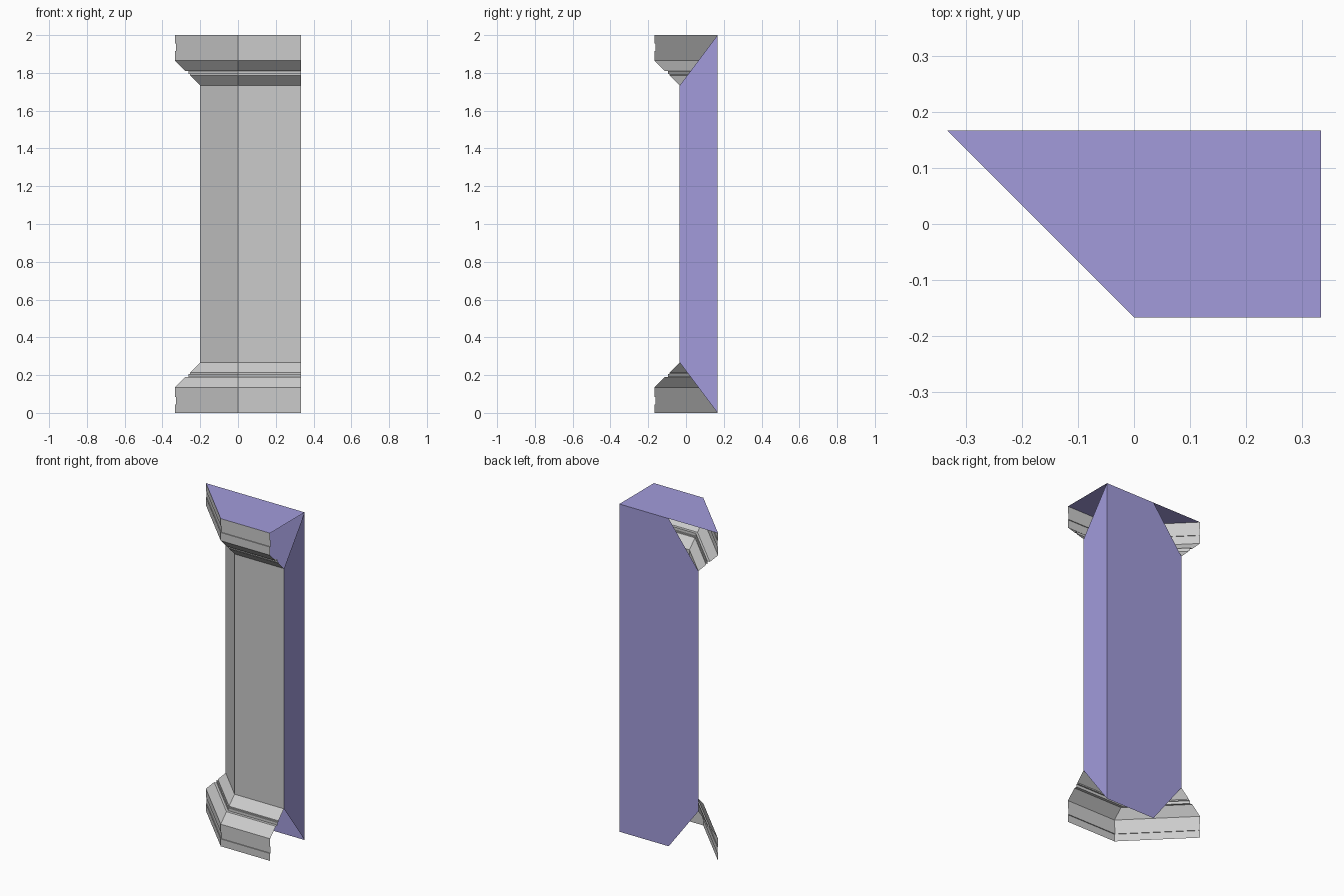
import bpy

if "Cube" in bpy.data.objects:
    bpy.data.objects.remove(bpy.data.objects["Cube"])

SHAFT = 0.0333       # shaft front is at y = -SHAFT
BACK, RIGHT = 0.1667, 0.3333


def make_object(name, verts, faces, mat=None):
    mesh = bpy.data.meshes.new(name)
    mesh.from_pydata(verts, [], faces)
    mesh.update()
    obj = bpy.data.objects.new(name, mesh)
    bpy.context.collection.objects.link(obj)
    if mat:
        mesh.materials.append(mat)
    return obj


def sweep(name, profile):
    """Sweep (projection, height) points along the mitred pillar front."""
    verts, faces = [], []
    for d, z in profile:
        verts += [(-0.2 - d, BACK, z), (0, -SHAFT - d, z), (RIGHT, -SHAFT - d, z)]
    for i in range(len(profile) - 1):
        for j in range(2):
            a = 3 * i + j
            faces.append((a, a + 1, a + 4, a + 3))
    return make_object(name, verts, faces)


# Base moulding profile, mirrored in height for the capital
base = [(0.1333, 0), (0.1333, 0.045), (0.128, 0.045), (0.128, 0.085),
        (0.1333, 0.085), (0.1333, 0.135), (0.078, 0.19), (0.061, 0.19),
        (0.061, 0.207), (0.053, 0.207), (0.053, 0.214), (0, 0.267)]
capital = [(d, 2 - z) for d, z in reversed(base)]

sweep("base_moulding", base)
sweep("shaft", [base[-1], capital[0]])
sweep("capital_moulding", capital)

# Tinted closing panels: top, back and right side (underside stays open)
tint = bpy.data.materials.new("panel_tint")
tint.diffuse_color = (0.36, 0.33, 0.71, 1)
tint.use_nodes = True
tint.node_tree.nodes["Principled BSDF"].inputs["Base Color"].default_value = tint.diffuse_color

make_object("top_panel",
            [(-RIGHT, BACK, 2), (0, -BACK, 2), (RIGHT, -BACK, 2), (RIGHT, BACK, 2)],
            [(0, 1, 2, 3)], tint)
make_object("back_panel",
            [(x, BACK, z) for x, z in ((RIGHT, 0), (0, 0), (-0.2, 0.267),
                                       (-0.2, 1.733), (0, 2), (RIGHT, 2))],
            [(0, 1, 2, 3, 4, 5)], tint)
make_object("side_panel",
            [(RIGHT, y, z) for y, z in ((-SHAFT, 0.267), (BACK, 0),
                                        (BACK, 2), (-SHAFT, 1.733))],
            [(0, 1, 2, 3)], tint)
